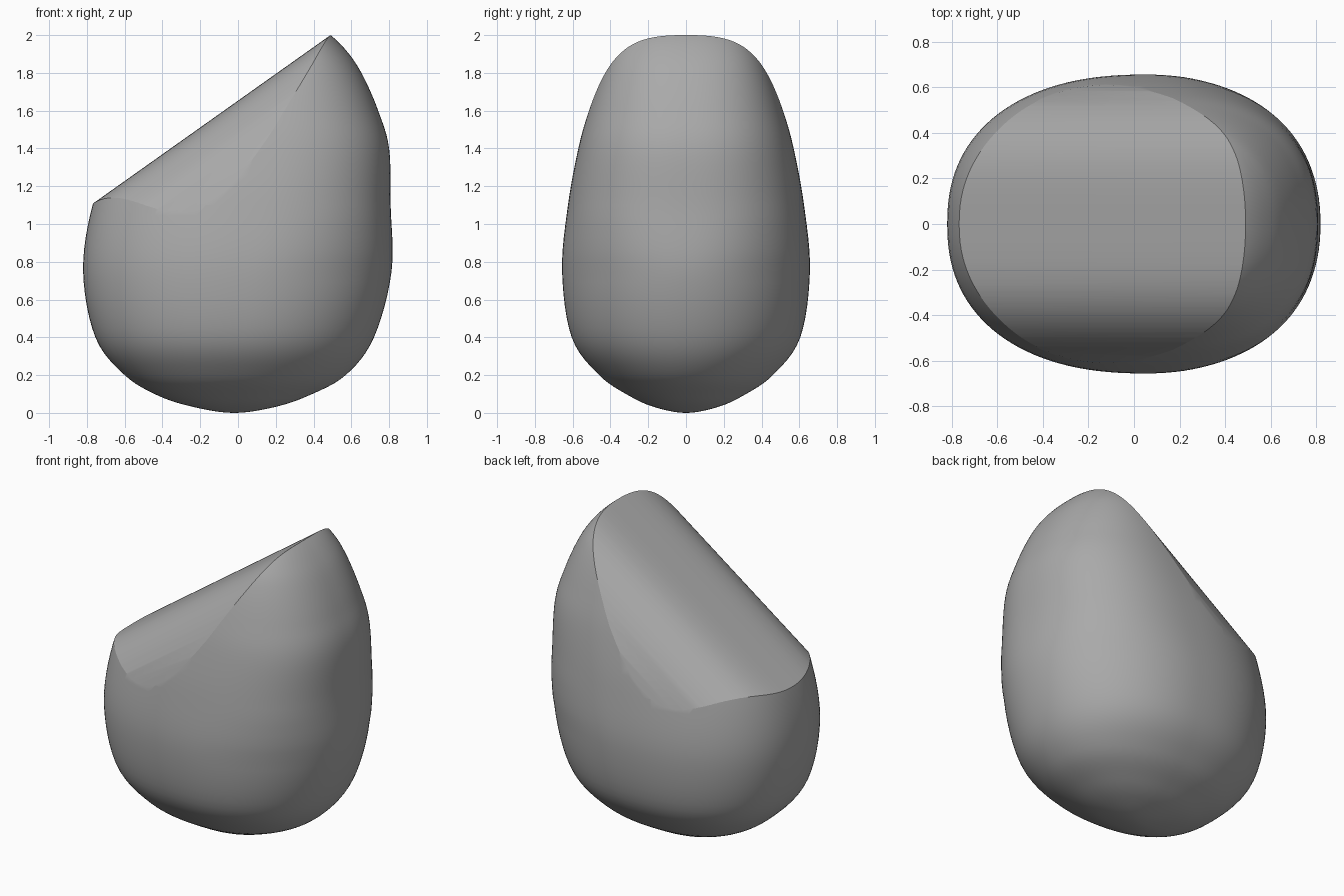
import bpy, bmesh, math

cube = bpy.data.objects.get("Cube")
if cube:
    bpy.data.objects.remove(cube, do_unlink=True)

SEGMENTS, STEPS = 128, 6

# Body outline: height, left x, right x, half depth, x of the widest point
ROWS = [
    (0, -.02, -.02, 0, -.02),
    (.03, -.23, .19, .165, -.02),
    (.09, -.42, .37, .3, -.01),
    (.2, -.6, .57, .46, 0),
    (.4, -.755, .72, .605, .03),
    (.75, -.82, .813, .656, .05),
    (1.1, -.77, .808, .625, .08),
    (1.4, -.65, .8, .57, .15),
    (1.6, -.5, .742, .515, .18),
    (1.78, -.32, .664, .45, .22),
    (1.9, -.18, .588, .385, .26),
    (2.0, -.02, .49, .3, .27),
    (2.08, .15, .36, .14, .27),
    (2.1, .27, .27, 0, .27),
]


def beyond(pole, row):
    # Mirror a ring through the pole so the end closes roundly
    return (row[0], 2 * pole[1] - row[1], 2 * pole[2] - row[2], -row[3], 2 * pole[4] - row[4])


def spline(a, b, c, d, t):
    return b + .5 * t * (c - a + t * (2 * a - 5 * b + 4 * c - d + t * (3 * (b - c) + d - a)))


def power(value, exponent):
    return math.copysign(abs(value) ** exponent, value)


def ring_points(row):
    z, left, right, depth, mid = row
    boxy = 2.1 + .25 * min(1, max(0, (z - .75) / .3))
    for i in range(SEGMENTS):
        a = math.tau * i / SEGMENTS
        c, s = math.cos(a), math.sin(a)
        n = 2 / (boxy if c > 0 else 2.3)
        reach = right - mid if c > 0 else mid - left
        yield (mid + reach * power(c, n), depth * power(s, n), z)


def make_object(name, bm):
    bmesh.ops.recalc_face_normals(bm, faces=bm.faces)
    mesh = bpy.data.meshes.new(name)
    bm.to_mesh(mesh)
    bm.free()
    obj = bpy.data.objects.new(name, mesh)
    bpy.context.collection.objects.link(obj)
    return obj


def bridge(bm, lower, upper):
    for i in range(len(lower)):
        j = (i + 1) % len(lower)
        bm.faces.new((lower[i], lower[j], upper[j], upper[i]))


# Rounded body lofted through the outline
padded = [beyond(ROWS[0], ROWS[1])] + ROWS + [beyond(ROWS[-1], ROWS[-2])]
rows = []
for k in range(len(ROWS) - 1):
    for step in range(STEPS):
        rows.append([spline(*v, step / STEPS) for v in zip(*padded[k:k + 4])])
bm = bmesh.new()
rings = [[bm.verts.new(p) for p in ring_points(r)] for r in rows[1:]]
for lower, upper in zip(rings, rings[1:]):
    bridge(bm, lower, upper)
for pole, ring in ((ROWS[0], rings[0]), (ROWS[-1], rings[-1])):
    tip = bm.verts.new((pole[4], 0, pole[0]))
    for i in range(SEGMENTS):
        bm.faces.new((ring[i], ring[(i + 1) % SEGMENTS], tip))
body = make_object("rounded_body", bm)

# Slanted cutter whose underside arches down at both sides
profile = []
for i in range(-40, 41):
    y = .9 * i / 40
    profile.append((y, -2.87 * abs(y) ** 3.81))
profile += [(.9, 2), (-.9, 2)]
bm = bmesh.new()
ends = []
for x in (-1.5, 1.5):
    base = 1.107 + (x + .77) * .709
    ends.append([bm.verts.new((x, y, base + h)) for y, h in profile])
    bm.faces.new(ends[-1])
bridge(bm, *ends)
cutter = make_object("slope_cutter", bm)
cutter.hide_render = True

# Trim the top to the slope
bpy.ops.object.select_all(action='DESELECT')
bpy.context.view_layer.objects.active = body
body.select_set(True)
cut = body.modifiers.new("slope", 'BOOLEAN')
cut.operation = 'DIFFERENCE'
cut.solver = 'EXACT'
cut.object = cutter
bpy.ops.object.modifier_apply(modifier=cut.name)
bpy.data.objects.remove(cutter, do_unlink=True)
bpy.ops.object.shade_smooth_by_angle(angle=math.radians(16))

# Plain grey finish
grey = bpy.data.materials.new("plain_grey")
grey.use_nodes = True
colour = (.4, .4, .4, 1)
grey.diffuse_color = colour
grey.node_tree.nodes["Principled BSDF"].inputs["Base Color"].default_value = colour
body.data.materials.clear()
body.data.materials.append(grey)
